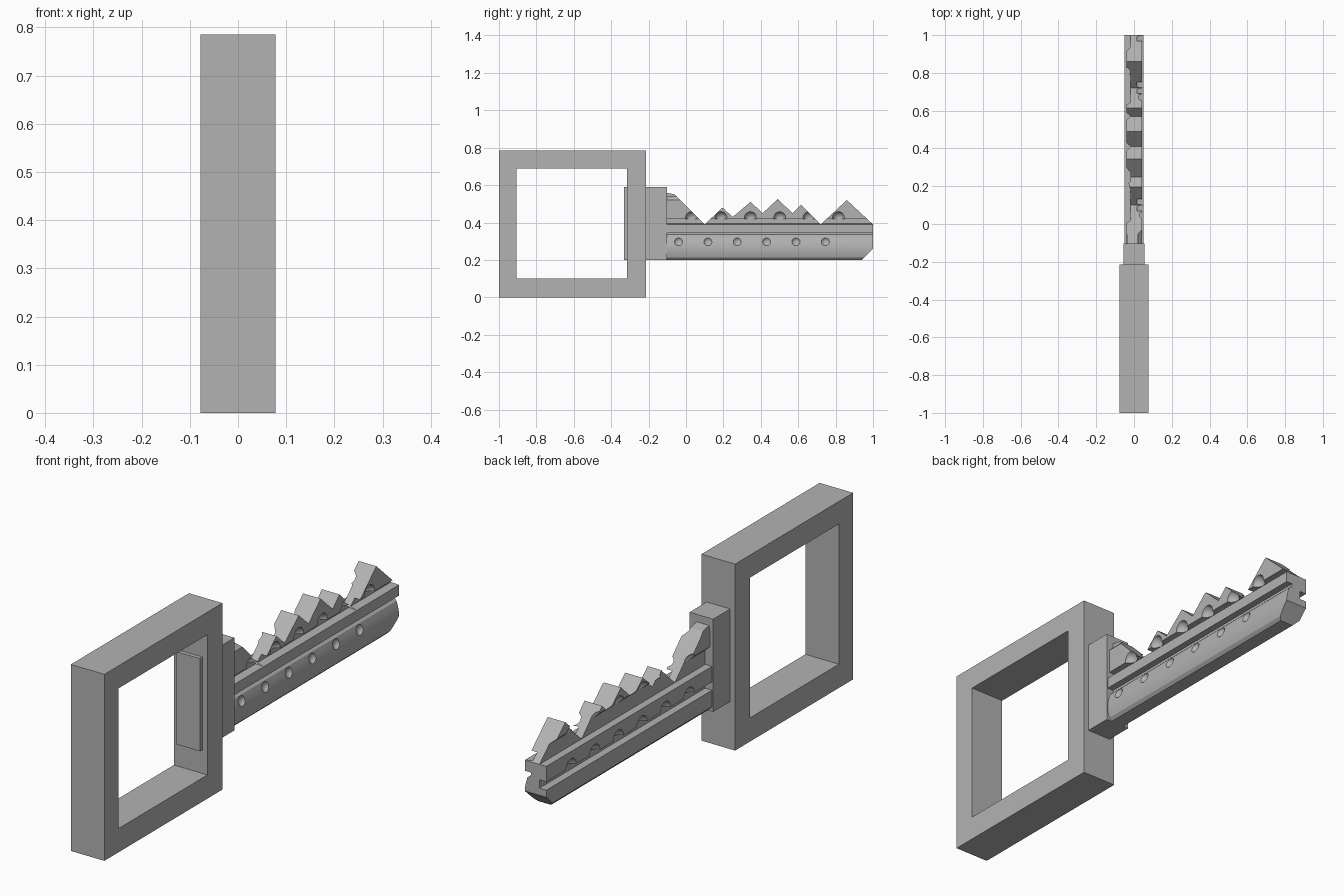
import bpy, bmesh, math
from mathutils import Vector, Matrix

cube = bpy.data.objects.get("Cube")
if cube:
    bpy.data.objects.remove(cube, do_unlink=True)

grey = bpy.data.materials.new("plain grey")
grey.use_nodes = True
COLOUR = (0.45, 0.45, 0.45, 1)
grey.diffuse_color = COLOUR
grey.node_tree.nodes["Principled BSDF"].inputs["Base Color"].default_value = COLOUR


def make_object(name, bm):
    bmesh.ops.recalc_face_normals(bm, faces=bm.faces)
    mesh = bpy.data.meshes.new(name)
    bm.to_mesh(mesh)
    bm.free()
    mesh.materials.append(grey)
    obj = bpy.data.objects.new(name, mesh)
    bpy.context.collection.objects.link(obj)
    return obj


def box(name, x, y, z):
    """Box from (min, max) ranges."""
    bm = bmesh.new()
    bmesh.ops.create_cube(bm, size=1)
    for v in bm.verts:
        v.co = [lo + (c + 0.5) * (hi - lo) for c, (lo, hi) in zip(v.co, (x, y, z))]
    return make_object(name, bm)


def prism(name, points, sweep):
    """Closed outline swept along a vector."""
    bm = bmesh.new()
    face = bm.faces.new([bm.verts.new(p) for p in points])
    swept = bmesh.ops.extrude_face_region(bm, geom=[face])
    moved = [g for g in swept["geom"] if isinstance(g, bmesh.types.BMVert)]
    bmesh.ops.translate(bm, verts=moved, vec=Vector(sweep))
    return make_object(name, bm)


def combine(target, cutter, operation):
    """Apply a boolean and discard its cutter."""
    cutter.hide_render = True
    mod = target.modifiers.new("cut", 'BOOLEAN')
    mod.operation, mod.solver, mod.object = operation, 'EXACT', cutter
    bpy.context.view_layer.objects.active = target
    bpy.ops.object.modifier_apply(modifier=mod.name)
    bpy.data.objects.remove(cutter, do_unlink=True)


# Square bow with an open window
bow = box("bow_frame", (-0.078, 0.078), (-1, -0.215), (0, 0.785))
combine(bow, box("bow_window", (-0.2, 0.2), (-0.905, -0.315), (0.1, 0.69)), 'DIFFERENCE')

# Collar joining bow and blade
box("collar", (-0.055, 0.055), (-0.332, -0.102), (0.2, 0.59))

# Blade section: rounded lower right flank, then ribs and grooves up each side
flank = []
for i in range(9):
    t = i / 8
    flank.append((0.038 + 0.012 * math.sin(math.pi * (0.1 + 0.9 * t)), 0.212 + 0.108 * t))
right = [(0.03, 0.2)] + flank + [
    (0.022, 0.335), (0.022, 0.345), (0.05, 0.345), (0.05, 0.39),
    (0.016, 0.395), (0.016, 0.42), (0.042, 0.42), (0.042, 0.52), (0.022, 0.54), (0.022, 0.6)]
left = [(-0.03, 0.6), (-0.04, 0.53), (-0.04, 0.47), (-0.018, 0.45), (-0.018, 0.39),
        (-0.05, 0.39), (-0.05, 0.325), (-0.018, 0.325), (-0.018, 0.29),
        (-0.05, 0.29), (-0.05, 0.22), (-0.03, 0.2)]
blade = prism("blade", [(x, -0.15, z) for x, z in right + left], (0, 1.2, 0))

# Cut teeth and angled tip
teeth = [(1, 0.39), (0.86, 0.52), (0.72, 0.39), (0.615, 0.495), (0.57, 0.45),
         (0.49, 0.525), (0.41, 0.45), (0.345, 0.51), (0.25, 0.43), (0.195, 0.48),
         (0.1, 0.39), (-0.06, 0.55), (-0.11, 0.56)]
outline = [(-0.11, 0.15), (0.89, 0.15), (1, 0.26)] + teeth
combine(blade, prism("teeth_outline", [(-0.1, y, z) for y, z in outline], (0.2, 0, 0)),
        'INTERSECT')

# Rows of round dimples: x, first y, z, radius
bm = bmesh.new()
for x, start, z, radius in ((0.058, -0.04, 0.3, 0.026), (0.05, 0.03, 0.425, 0.034),
                            (-0.058, 0.05, 0.325, 0.036), (-0.05, 0.03, 0.46, 0.034)):
    for i in range(6):
        bmesh.ops.create_uvsphere(bm, u_segments=16, v_segments=10, radius=radius,
                                  matrix=Matrix.Translation((x, start + 0.157 * i, z)))
combine(blade, make_object("dimples", bm), 'DIFFERENCE')

# Soft curves, crisp edges
bpy.ops.object.select_all(action='DESELECT')
blade.select_set(True)
bpy.context.view_layer.objects.active = blade
bpy.ops.object.shade_smooth_by_angle(angle=math.radians(25))
